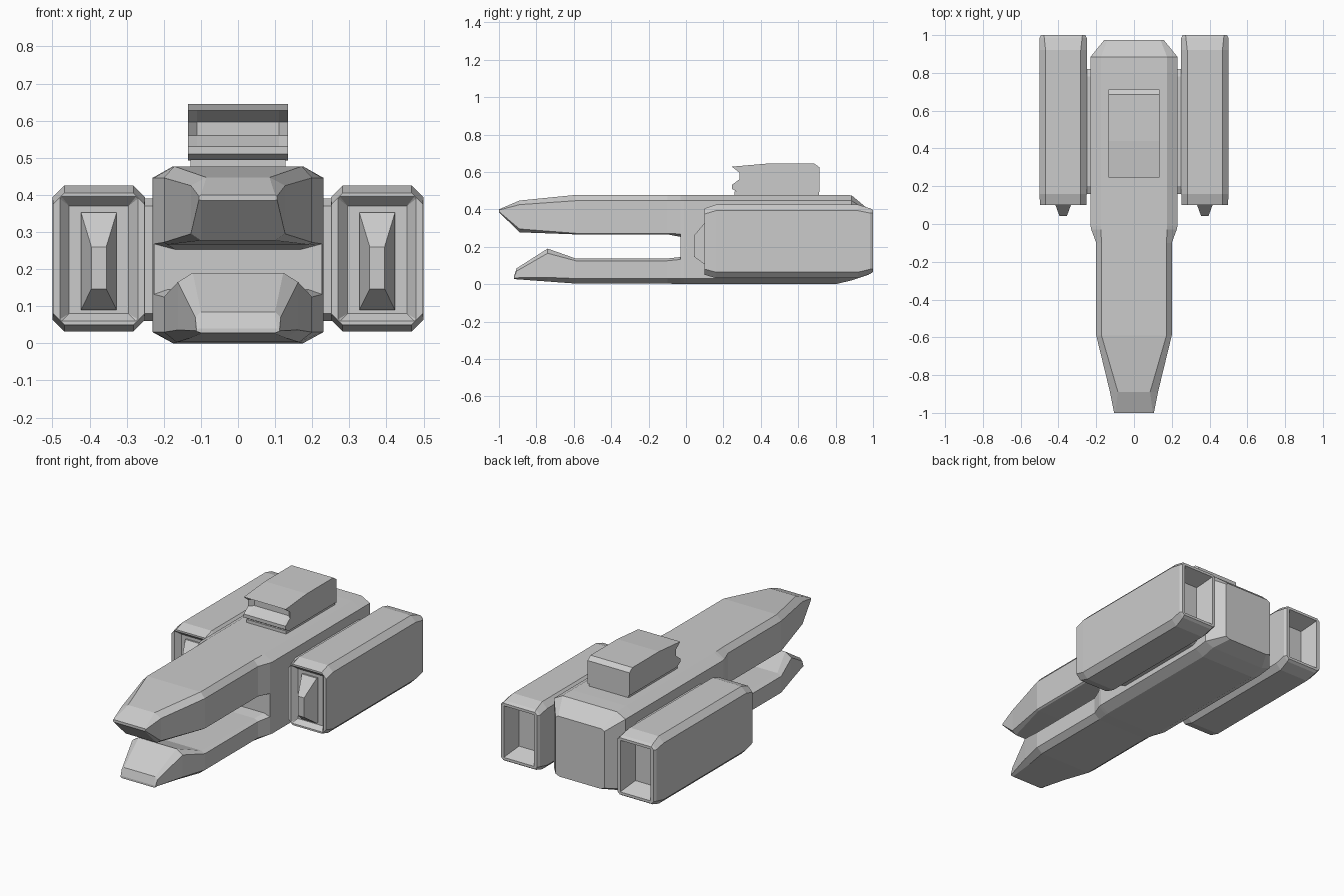
import bpy, bmesh


def make_object(name, rings):
    """Skin a list of equal-length closed point rings and cap both ends."""
    bm = bmesh.new()
    loops = [[bm.verts.new(p) for p in ring] for ring in rings]
    n = len(loops[0])
    for a, b in zip(loops, loops[1:]):
        for i in range(n):
            j = (i + 1) % n
            bm.faces.new((a[i], a[j], b[j], b[i]))
    bm.faces.new(loops[0][::-1])
    bm.faces.new(loops[-1])
    bmesh.ops.remove_doubles(bm, verts=bm.verts, dist=0.0004)
    bmesh.ops.recalc_face_normals(bm, faces=bm.faces)
    mesh = bpy.data.meshes.new(name)
    bm.to_mesh(mesh)
    bm.free()
    obj = bpy.data.objects.new(name, mesh)
    bpy.context.collection.objects.link(obj)
    return obj


def hull(name, sections, cx=0.0):
    """Loft along y. Section: y, bottom/side/top half widths, four heights."""
    rings = []
    for y, bw, w, tw, z0, z1, z2, z3 in sections:
        half = [(bw, z0), (w, z1), (w, z2), (tw, z3)]
        pts = half + [(-x, z) for x, z in reversed(half)]
        rings.append([(cx + x, y, z) for x, z in pts])
    return make_object(name, rings)


def box(y, hw, z0, z1, c=0.0):
    """Rectangular section with chamfered corners."""
    return (y, hw - c, hw, hw - c, z0, z0 + c, z1 - c, z1)


# Upper and lower prongs of the forked bow
hull("upper_prong", [
    (-1.0, .10, .105, .10, .385, .388, .396, .40),
    (-.89, .10, .127, .085, .277, .295, .425, .447),
    (-.59, .19, .20, .172, .266, .272, .446, .477),
    (-.10, .19, .20, .172, .266, .272, .446, .477),
    (-.03, .17, .226, .175, .253, .268, .446, .477)])
hull("lower_prong", [
    (-.92, .10, .112, .105, .028, .032, .036, .04),
    (-.905, .10, .115, .10, .026, .034, .07, .085),
    (-.74, .13, .162, .122, .014, .036, .165, .19),
    (-.59, .165, .20, .175, .003, .03, .125, .137),
    (-.10, .165, .20, .175, .003, .03, .125, .137),
    (-.03, .175, .226, .19, 0, .03, .132, .145)])

# Rear hull
hull("main_hull", [
    (-.03, .175, .226, .175, 0, .03, .446, .477),
    (-.01, .175, .23, .175, 0, .03, .446, .477),
    (.80, .175, .23, .175, 0, .03, .446, .477),
    (.885, .175, .23, .175, .02, .04, .446, .475),
    (.975, .13, .157, .14, .05, .06, .39, .40)])

# Engine pods with recessed ends, front wedges and joints to the hull
for side, cx in (("left", -.375), ("right", .375)):
    hull(side + "_engine_pod", [
        box(.13, .08, .08, .37),
        box(.10, .105, .06, .395, .005),
        box(.10, .123, .05, .405, .03),
        box(.16, .125, .032, .425, .032),
        box(.92, .125, .032, .425, .032),
        box(.985, .125, .055, .405, .025),
        box(1.0, .117, .065, .395, .015),
        box(1.0, .098, .08, .38),
        box(.90, .07, .115, .345)], cx)
    hull(side + "_intake_wedge", [
        box(.14, .048, .09, .352),
        box(.12, .048, .09, .352),
        box(.043, .02, .147, .26)], cx)
    hull(side + "_pod_joint", [
        box(.16, .02, .08, .37),
        box(.20, .02, .06, .39),
        box(.78, .02, .06, .39),
        box(.82, .02, .08, .37)], cx * .24 / .375)

# Bridge on top: side profiles skinned across x, mouth deepest in the middle
def bridge_profile(x, mouth):
    pts = [(.245, .53), (.245, .51), (.275, .492), (.713, .492), (.713, .625),
           (.685, .645), (.44, .645), (.245, .628), (mouth, .597), (mouth, .56)]
    return [(x, y, z) for y, z in pts]


make_object("bridge", [bridge_profile(x, m) for x, m in
                       ((-.135, .285), (-.11, .31), (.11, .31), (.135, .285))])
hull("bridge_base", [box(.26, .128, .46, .495), box(.71, .128, .46, .495)])
